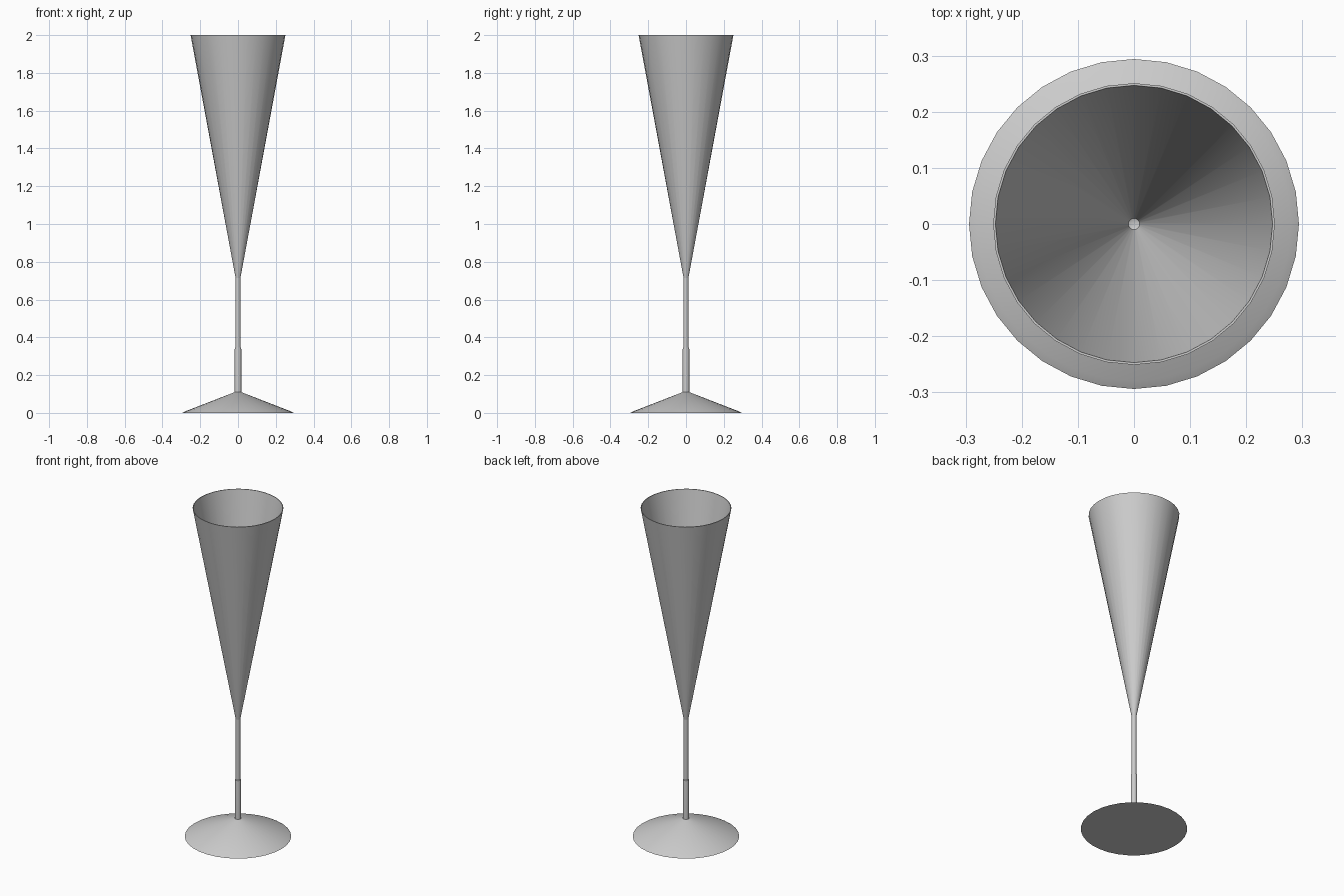
import bpy, bmesh, math
from mathutils import Matrix

if "Cube" in bpy.data.objects:
    bpy.data.objects.remove(bpy.data.objects["Cube"])

SIDES = 32


def lathe(name, profile):
    """Spin an (r, z) profile around the z axis."""
    bm = bmesh.new()
    verts = [bm.verts.new((r, 0, z)) for r, z in profile]
    edges = [bm.edges.new(pair) for pair in zip(verts, verts[1:])]
    bmesh.ops.spin(bm, geom=verts + edges, cent=(0, 0, 0), axis=(0, 0, 1),
                   angle=math.tau, steps=SIDES)
    bmesh.ops.remove_doubles(bm, verts=bm.verts, dist=1e-5)
    bmesh.ops.recalc_face_normals(bm, faces=bm.faces)
    mesh = bpy.data.meshes.new(name)
    bm.to_mesh(mesh)
    bm.free()
    obj = bpy.data.objects.new(name, mesh)
    bpy.context.collection.objects.link(obj)
    bpy.context.view_layer.objects.active = obj
    obj.select_set(True)
    bpy.ops.object.shade_smooth_by_angle(angle=math.radians(30))
    obj.select_set(False)
    return obj


# Shallow conical foot with a thin rim and flat underside
lathe("foot", [(0, 0), (0.294, 0), (0.280, 0.008), (0.017, 0.11), (0, 0.11)])

# Stem: thicker sleeve at the bottom, thin rod above
lathe("stem", [(0, 0.10), (0.0175, 0.10), (0.0175, 0.335), (0.0165, 0.345),
               (0.013, 0.347), (0.013, 0.72), (0, 0.72)])

# Tall conical bowl with a thin wall, open at the top
lathe("bowl", [(0, 0.715), (0.013, 0.715), (0.251, 2.0), (0.247, 2.0),
               (0.010, 0.728), (0, 0.724)])
